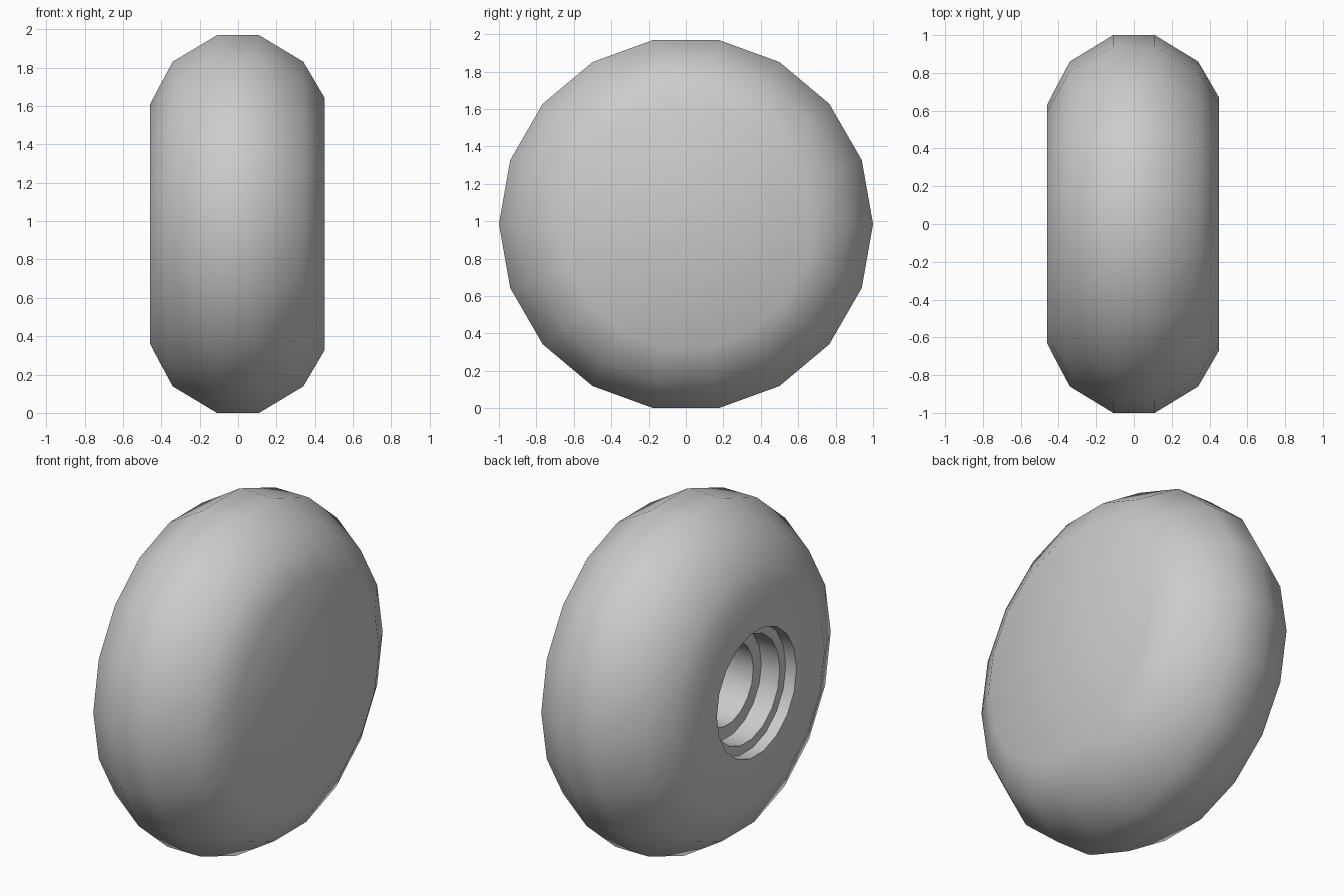
import bpy, bmesh, math

cube = bpy.data.objects.get("Cube")
if cube:
    bpy.data.objects.remove(cube, do_unlink=True)

SIDES = 18
AXLE_HEIGHT = math.cos(math.pi / SIDES)  # the wheel rests on a flat facet

rubber = bpy.data.materials.new("grey_rubber")
rubber.use_nodes = True
grey = (0.6, 0.6, 0.6, 1)
rubber.diffuse_color = grey
rubber.node_tree.nodes["Principled BSDF"].inputs["Base Color"].default_value = grey


def lathe(name, profile, material):
    """Spin an (x, radius) profile about the x axis."""
    bm = bmesh.new()
    points = [bm.verts.new((x, r, 0)) for x, r in profile]
    edges = [bm.edges.new(pair) for pair in zip(points, points[1:])]
    bmesh.ops.spin(bm, geom=points + edges, cent=(0, 0, 0), axis=(1, 0, 0),
                   angle=2 * math.pi, steps=SIDES)
    bmesh.ops.remove_doubles(bm, verts=bm.verts, dist=0.0005)
    bmesh.ops.recalc_face_normals(bm, faces=bm.faces)
    mesh = bpy.data.meshes.new(name)
    bm.to_mesh(mesh)
    bm.free()
    mesh.materials.append(material)
    obj = bpy.data.objects.new(name, mesh)
    bpy.context.collection.objects.link(obj)
    return obj


# Closed outer face, rounded tread, then the stepped axle socket
outer_face = [(0.45, 0), (0.45, 0.67)]
tread = [(0.34, 0.86), (0.11, 1), (-0.11, 1), (-0.34, 0.86), (-0.42, 0.71)]
inner_face = [(-0.46, 0.63), (-0.46, 0.37)]
socket = [(-0.39, 0.37), (-0.39, 0.315), (-0.27, 0.315),
          (-0.27, 0.24), (0.18, 0.24), (0.18, 0)]

wheel = lathe("wheel", outer_face + tread + inner_face + socket, rubber)
wheel.location.z = AXLE_HEIGHT

# Soft tread, crisp socket steps
bpy.ops.object.select_all(action='DESELECT')
wheel.select_set(True)
bpy.context.view_layer.objects.active = wheel
bpy.ops.object.shade_smooth_by_angle(angle=math.radians(70))
